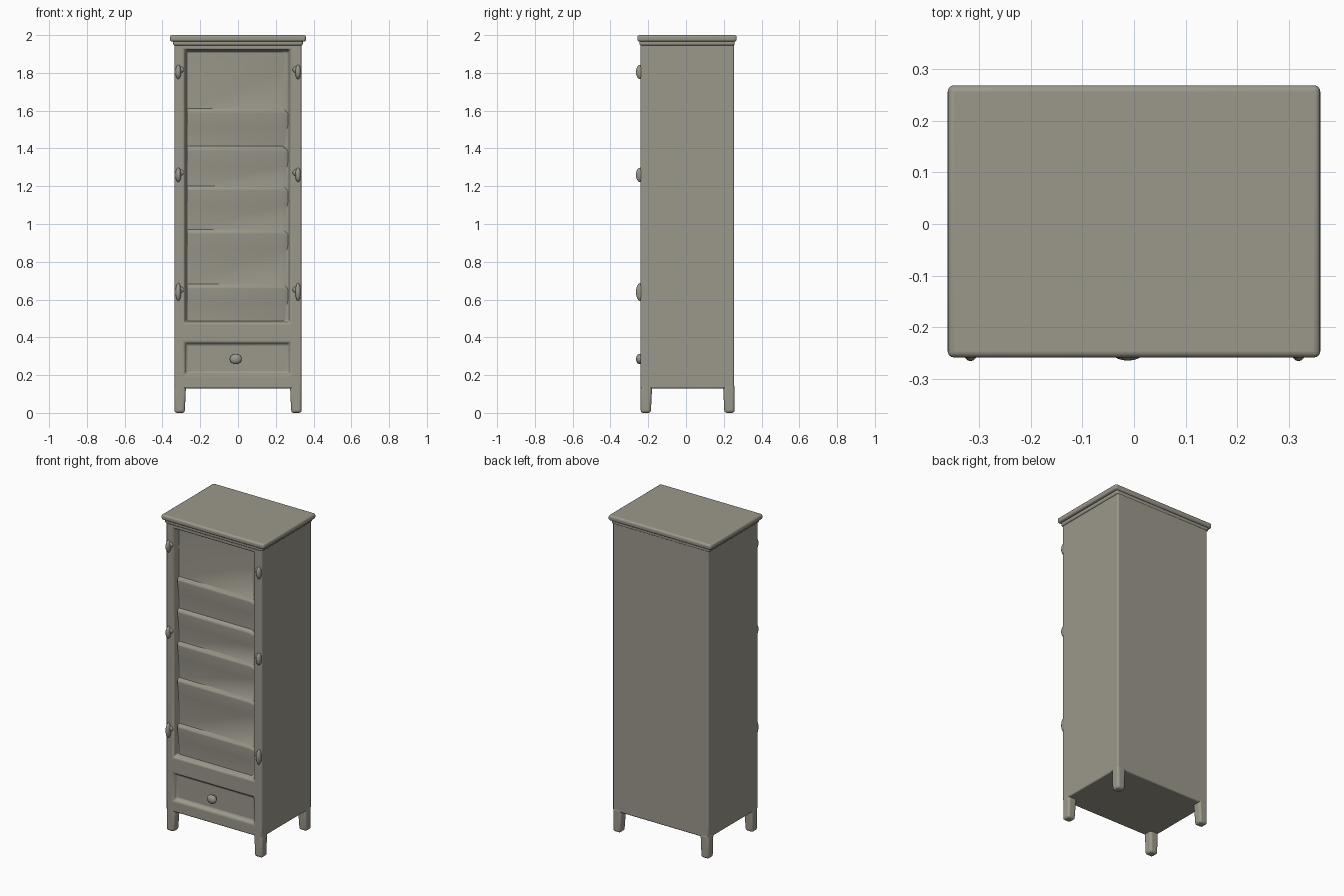
import bpy, bmesh, math
from mathutils import Vector

old = bpy.data.objects.get("Cube")
if old:
    bpy.data.objects.remove(old, do_unlink=True)

paint = bpy.data.materials.new("grey olive paint")
paint.use_nodes = True
COLOR = (0.33, 0.315, 0.26, 1)
paint.diffuse_color = COLOR
paint.node_tree.nodes["Principled BSDF"].inputs["Base Color"].default_value = COLOR


def finish(name, bm, bevel=0.0, segments=3, angle=35):
    """Turn a bmesh into a painted, softly bevelled object."""
    bmesh.ops.recalc_face_normals(bm, faces=bm.faces)
    mesh = bpy.data.meshes.new(name)
    bm.to_mesh(mesh)
    bm.free()
    mesh.materials.append(paint)
    obj = bpy.data.objects.new(name, mesh)
    bpy.context.collection.objects.link(obj)
    if bevel:
        mod = obj.modifiers.new("soft edges", 'BEVEL')
        mod.width, mod.segments = bevel, segments
        mod.limit_method, mod.angle_limit = 'ANGLE', math.radians(30)
    bpy.ops.object.select_all(action='DESELECT')
    obj.select_set(True)
    bpy.context.view_layer.objects.active = obj
    bpy.ops.object.shade_smooth_by_angle(angle=math.radians(angle))
    return obj


def box(bm, lo, hi):
    verts = bmesh.ops.create_cube(bm, size=1)["verts"]
    for v in verts:
        v.co = Vector([(a + b) / 2 + c * (b - a) for a, b, c in zip(lo, hi, v.co)])
    return verts


# Carcass: a box cut into a front grid, with door and drawer openings sunk in
bm = bmesh.new()
box(bm, (-0.335, -0.24, 0.13), (0.335, 0.255, 1.975))


def cut(co, no):
    bmesh.ops.bisect_plane(bm, geom=bm.verts[:] + bm.edges[:] + bm.faces[:],
                           plane_co=co, plane_no=no)


front = lambda: [f for f in bm.faces if f.normal.y < -0.9]
for x in (-0.285, 0.278):
    cut((x, 0, 0), (1, 0, 0))
for z in (0.2, 0.375, 0.475, 1.925):
    cut((0, 0, z), (0, 0, 1))
for low, high, depth in ((0.475, 1.925, -0.04), (0.2, 0.375, -0.022)):
    panel = [f for f in front() if abs(f.calc_center_median().x) < 0.1
             and low < f.calc_center_median().z < high]
    bmesh.ops.inset_region(bm, faces=panel, thickness=0.018, depth=0)
    bmesh.ops.translate(bm, vec=(0, -depth, 0), verts=list({v for f in panel for v in f.verts}))
finish("carcass", bm, 0.008)

# Door panel: soft shelf ridges swept across the opening
bm = bmesh.new()
profile = [(0.485, -0.205)]
for z in (0.67, 0.96, 1.19, 1.4, 1.6):
    profile += [(z - 0.09, -0.208), (z - 0.012, -0.222), (z, -0.221), (z + 0.012, -0.205)]
profile += [(1.8, -0.202), (1.91, -0.205)]
rows = []
for x, drop, sink in ((-0.27, 0, 0.0), (0.235, 0, 0.0), (0.265, 0.02, 0.012)):
    rows.append([bm.verts.new((x, y + sink, z - drop)) for z, y in profile])
for a, b in zip(rows, rows[1:]):
    for i in range(len(profile) - 1):
        bm.faces.new((a[i], b[i], b[i + 1], a[i + 1]))
finish("shelf_panel", bm, angle=50)

# Cornice slab
bm = bmesh.new()
box(bm, (-0.36, -0.258, 1.966), (0.36, 0.268, 2.0))
finish("top_board", bm, 0.012, 4)
bm = bmesh.new()
box(bm, (-0.343, -0.247, 1.945), (0.343, 0.258, 1.975))
finish("top_moulding", bm, 0.01)

# Legs, tapering towards rounded feet
for side, x in (("right", -0.309), ("left", 0.309)):
    for place, y in (("front", -0.213), ("back", 0.23)):
        bm = bmesh.new()
        for v in box(bm, (x - 0.027, y - 0.027, 0), (x + 0.027, y + 0.027, 0.15)):
            if v.co.z > 0.1:
                v.co.x -= math.copysign(0.007, x) * (v.co.x * x < x * x)
                v.co.y -= math.copysign(0.007, y) * (v.co.y * y < y * y)
        finish(f"{place}_{side}_leg", bm, 0.014, 4)


def ball(name, centre, radii):
    bm = bmesh.new()
    bmesh.ops.create_uvsphere(bm, u_segments=20, v_segments=12, radius=1)
    for v in bm.verts:
        v.co = Vector([c + r * p for c, r, p in zip(centre, radii, v.co)])
    finish(name, bm, angle=180)


# Drawer knob and hinges
ball("drawer_knob", (-0.012, -0.246, 0.285), (0.032, 0.018, 0.027))
ball("knob_neck", (-0.012, -0.228, 0.285), (0.017, 0.02, 0.017))
for side, x in (("right", -0.316), ("left", 0.318)):
    for level, z, half in (("lower", 0.64, 0.047), ("middle", 1.26, 0.038), ("upper", 1.805, 0.038)):
        ball(f"{level}_{side}_hinge", (x, -0.243, z), (0.015, 0.022, half))
        ball(f"{level}_{side}_hinge_leaf", (x * 0.96, -0.24, z + 0.012), (0.016, 0.01, 0.016))
